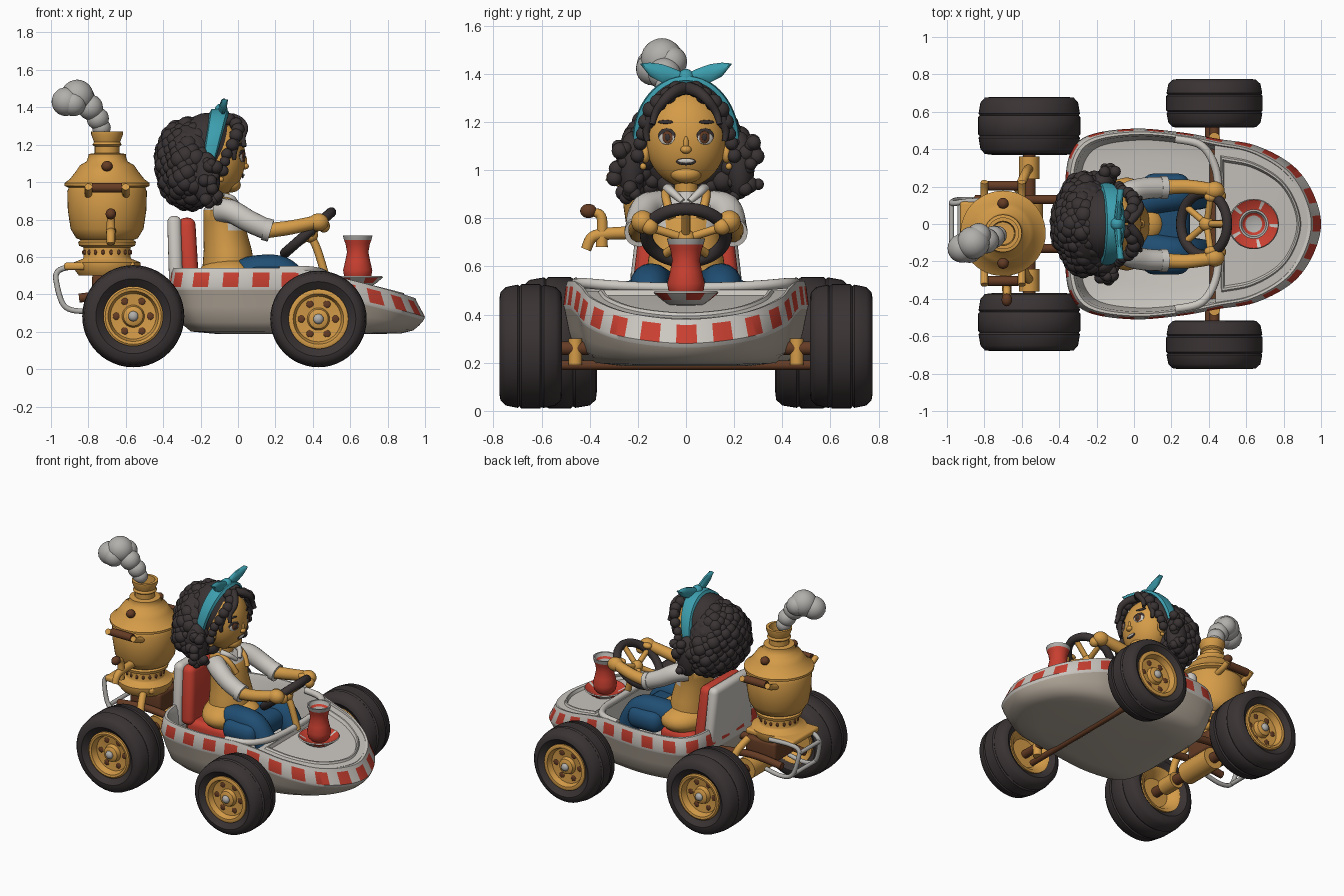
import bpy, bmesh, math, random
from mathutils import Vector as V, Matrix as Mx

if "Cube" in bpy.data.objects:
    bpy.data.objects.remove(bpy.data.objects["Cube"])
random.seed(4)
PI = math.pi

def mat(name, *c):
    m = bpy.data.materials.new(name)
    m.diffuse_color = (*c, 1)
    m.use_nodes = True
    m.node_tree.nodes["Principled BSDF"].inputs["Base Color"].default_value = m.diffuse_color
    return m
gold = mat("gold", .66, .33, .065)
white = mat("white", .60, .57, .53)
taupe = mat("taupe", .46, .40, .33)
dark = mat("dark", .042, .033, .034)
red = mat("red", .58, .05, .03)
teal = mat("teal", .045, .34, .42)
blue = mat("blue", .014, .075, .17)
brown = mat("brown", .13, .045, .018)
grey = mat("grey", .44, .43, .41)

def finish(bm, name, mats):
    bmesh.ops.recalc_face_normals(bm, faces=bm.faces[:])
    me = bpy.data.meshes.new(name)
    bm.to_mesh(me)
    bm.free()
    for m in (mats if isinstance(mats, list) else [mats]):
        me.materials.append(m)
    o = bpy.data.objects.new(name, me)
    bpy.context.collection.objects.link(o)
    return o

def skin(name, rings, mats, rule=None, cap=True, loop=False, M=Mx()):
    """Joins rings of points with quads."""
    bm = bmesh.new()
    R = [[bm.verts.new(M @ V(p)) for p in r] for r in rings]
    n = len(R[0])
    for i in range(len(R) if loop else len(R) - 1):
        a, b = R[i], R[(i + 1) % len(R)]
        for j in range(n):
            f = bm.faces.new((a[j], a[(j + 1) % n], b[(j + 1) % n], b[j]))
            if rule:
                f.material_index = rule(i, j)
    if cap and not loop:
        bm.faces.new(R[0]).material_index = rule(0, 0) if rule else 0
        bm.faces.new(R[-1]).material_index = rule(len(R) - 1, 0) if rule else 0
    bmesh.ops.remove_doubles(bm, verts=bm.verts[:], dist=1e-5)
    return finish(bm, name, mats)

def lathe(name, prof, mats, M=Mx(), n=40, **k):
    rings = [[(max(r, 1e-3) * math.cos(2 * PI * j / n), max(r, 1e-3) * math.sin(2 * PI * j / n), z)
              for j in range(n)] for r, z in prof]
    return skin(name, rings, mats, M=M, **k)

def smooth(pts, k=6, closed=False):
    P = [V(p) for p in pts]
    n, out = len(P), []
    g = (lambda i: P[i % n]) if closed else (lambda i: P[min(max(i, 0), n - 1)])
    for i in range(n if closed else n - 1):
        a, b, c, d = g(i - 1), g(i), g(i + 1), g(i + 2)
        for s in range(k):
            t = s / k
            out.append(.5 * (2 * b + (c - a) * t + (2 * a - 5 * b + 4 * c - d) * t * t + (3 * b - a - 3 * c + d) * t ** 3))
    return out if closed else out + [P[-1]]

def tube(name, pts, r0, m, r1=None, n=12, k=6, closed=False):
    P = smooth(pts, k, closed)
    r1, L, rings, side = r1 or r0, len(P), [], None
    for i, p in enumerate(P):
        t = (P[(i + 1) % L] - P[i - 1]) if closed else (P[min(i + 1, L - 1)] - P[max(i - 1, 0)])
        t.normalize()
        side = t.orthogonal() if side is None else side
        side = (side - t * side.dot(t)).normalized()
        up, r = t.cross(side), r0 + (r1 - r0) * i / (L - 1)
        rings.append([p + r * (side * math.cos(2 * PI * j / n) + up * math.sin(2 * PI * j / n)) for j in range(n)])
    return skin(name, rings, m, loop=closed)

def balls(name, items, m, sub=3, M=Mx()):
    bm = bmesh.new()
    for loc, s in items:
        s = (s, s, s) if isinstance(s, (int, float)) else s
        bmesh.ops.create_icosphere(bm, subdivisions=sub, radius=1, matrix=M @ Mx.Translation(loc) @ Mx.Diagonal((*s, 1)))
    return finish(bm, name, m)

def rbox(name, loc, size, m, bev=.02, ry=0, taper=1):
    bm = bmesh.new()
    bmesh.ops.create_cube(bm, size=1)
    for v in bm.verts:
        v.co = V((v.co.x * size[0], v.co.y * size[1] * (taper if v.co.z > 0 else 1), v.co.z * size[2]))
    bmesh.ops.bevel(bm, geom=bm.edges[:], offset=bev, segments=4, profile=.5, affect='EDGES')
    bm.transform(Mx.Translation(loc) @ Mx.Rotation(ry, 4, 'Y'))
    return finish(bm, name, m)

# --- kart hull: one outline lofted from keel over the painted rim to the floor
half = [(-.37, .2), (-.34, .38), (-.24, .475), (0, .51), (.25, .49), (.45, .455), (.65, .42), (.84, .32), (.95, .18)]
dense = smooth([(-.37, 0, 0)] + [(x, y, 0) for x, y in half] + [(1, 0, 0)] + [(x, -y, 0) for x, y in half[::-1]], 40, True)
N = 225
acc = [0]
for a, b in zip(dense, dense[1:] + dense[:1]):
    acc.append(acc[-1] + (b - a).length)
outline, q = [], 0
for i in range(N):
    while acc[q + 1] < acc[-1] * i / N:
        q += 1
    outline.append(dense[q])
nose = lambda x: max(0, x - .3) / .7
top = lambda x: .535 - .12 * nose(x) - .04 * nose(x) ** 2
def ring(s, zf, k=0):
    return [V((.3 + (p.x - .3) * (s - k * nose(p.x)), p.y * (s - k * nose(p.x)), zf(top(p.x)))) for p in outline]
rise = lambda t: (lambda h: .187 + (h - .3) * t)
rings = [ring(s, rise(t)) for s, t in ((.6, 0), (.82, .06), (.91, .27), (.955, .62), (.99, 1))]
rings += [ring(1, lambda h: h - .095), ring(.98, lambda h: h - .018, .04), ring(.965, lambda h: h + .005, .04),
          ring(.94, lambda h: h + .005, .04), ring(.92, lambda h: h - .03, .04),
          ring(.88, lambda h: .27, .04), ring(.7, lambda h: .25, .04)]
skin("kart_hull", rings, [white, taupe, red],
     lambda i, j: 1 if i < 4 else 2 if i == 5 and (j - 110) % 9 < 5 else 0)

# --- nose deck with a recess, bulkhead and cockpit lip
deck = [p for p in ring(.94, lambda h: h - .01, .04) if p.x > .43]
def inner(s, dz):
    return [V((.66 + (p.x - .66) * s, p.y * s, top(.66 + (p.x - .66) * s) + dz)) for p in deck]
skin("nose_deck", [inner(s, d) for s, d in ((1, -.06), (1, -.012), (.86, -.012), (.84, 0), (.81, 0), (.78, -.022), (.4, -.022), (.05, -.022))], white)
rbox("bulkhead", (.45, 0, .37), (.03, .8, .24), white, .01)
lip = [(.22, .455, .53), (.36, .42, .53), (.435, .3, .52), (.455, .12, .512)]
tube("cockpit_lip", lip + [(x, -y, z) for x, y, z in lip[::-1]], .022, white)

# --- seat
rbox("seat_shell", (-.335, 0, .6), (.075, .5, .44), white, .035, -.03, .8)
rbox("seat_back", (-.265, 0, .61), (.095, .47, .4), red, .04, -.06, .8)
rbox("seat_base", (-.1, 0, .36), (.34, .42, .18), red, .04)

# --- wheels
for s in (-1, 1):
    for tag, x, y, R, w in (("rear", -.56, .525, .273, .155), ("front", .43, .645, .258, .13)):
        M = Mx.Translation((x, s * y, R + .01)) @ Mx.Rotation(-s * PI / 2, 4, 'X')
        h = [(.155, .75), (.2, 1), (R - .035, .97), (R - .012, .8), (R - .002, .42), (R - .008, .36), (R, .3)]
        prof = [(r, -z * w) for r, z in h] + [(r, z * w) for r, z in h[::-1]]
        lathe(tag + "_tyre", prof, dark, M, 48, loop=True)
        lathe(tag + "_rim", [(r, z * w) for r, z in ((0, -.45), (.1, -.45), (.135, -.8), (.16, -.86), (.16, .86), (.15, .9),
              (.135, .88), (.122, .6), (.06, .55), (.052, .74), (.035, .8), (0, .8))], gold, M)
        balls(tag + "_rim_slots", [((.092 * math.cos(a), .092 * math.sin(a), .575 * w), (.02, .02, .005))
              for a in [i * PI / 3 for i in range(6)]], brown, 2, M)
        balls(tag + "_hub_nut", [((0, 0, .82 * w), (.028, .028, .02))], grey, 2, M)

# --- axles, rails and rear frame
for nm, x, y, z, r, m in (("rear_axle", -.56, .45, .283, .035, brown), ("gearbox", -.56, .13, .283, .075, gold),
                          ("front_axle", .43, .6, .26, .028, brown), ("front_tie_rod", .4, .55, .19, .02, brown)):
    tube(nm, [(x, -y, z), (x, y, z)], r, m, n=20)
for s in (-1, 1):
    tube("axle_collar", [(-.56, s * .24, .283), (-.56, s * .36, .283)], .055, gold, n=20)
    tube("chassis_rail", [(-.85, s * .13, .38), (-.6, s * .13, .4), (-.28, s * .13, .36)], .025, brown)
    tube("shock_strut", [(-.56, s * .3, .28), (-.58, s * .27, .45), (-.62, s * .18, .54)], .025, gold)
    tube("steering_knuckle", [(.43, s * .46, .19), (.43, s * .46, .3)], .03, gold)
    tube("bumper_loop", [(-.72, s * .13, .33), (-.84, s * .13, .31), (-.93, s * .13, .34), (-.97, s * .12, .46),
                         (-.965, s * .11, .52), (-.9, s * .12, .545), (-.75, s * .13, .545)], .015, grey)
for x, z in ((-.93, .34), (-.975, .5)):
    tube("bumper_bar", [(x, -.12, z), (x, .12, z)], .014, grey)
rbox("engine_block", (-.66, 0, .44), (.24, .22, .14), brown, .02)
rbox("urn_platform", (-.74, -.03, .55), (.38, .3, .04), gold, .015)

# --- tea urn with handles, tap and smoke
U = Mx.Translation((-.70, -.05, 0))
lathe("urn", [(.15, .5), (.18, .54), (.18, .57), (.13, .59), (.125, .6), (.125, .65), (.15, .66), (.155, .68), (.14, .69), (.165, .7),
              (.195, .75), (.21, .85), (.213, .95), (.205, .97), (.228, .98), (.228, .995), (.2, 1.015), (.165, 1.06), (.145, 1.09),
              (.11, 1.11), (.1, 1.14), (.1, 1.15), (.066, 1.155), (.066, 1.19), (.078, 1.2), (.07, 1.215), (.085, 1.255),
              (.085, 1.27), (.065, 1.27), (.06, 1.2), (0, 1.2)], gold, U, 48)
balls("urn_vents", [((.125 * math.cos(a), .125 * math.sin(a), .625), (.009, .009, .014))
                    for a in [i * PI / 9 for i in range(18)]], brown, 2, U)
for s in (-1, 1):
    tube("urn_handle", [(-.78, -.05 + s * .255, .97), (-.62, -.05 + s * .255, .97)], .027, brown)
    for x in (-.8, -.6):
        tube("handle_mount", [(x, -.05 + s * .16, .93), (x, -.05 + s * .23, .95), (x, -.05 + s * .275, .975)], .02, gold)
    balls("lid_knob", [((-.7, -.05 + s * .16, 1.085), (.03, .03, .028))], brown)
tube("tap", [(-.68, -.22, .74), (-.68, -.33, .735), (-.68, -.39, .72), (-.68, -.415, .67)], .028, gold, .022)
tube("tap_stem", [(-.68, -.35, .68), (-.68, -.35, .8), (-.68, -.38, .825)], .026, gold, .018)
balls("tap_key", [((-.68, -.405, .83), (.028, .035, .03))], brown)
balls("smoke", [((-.73, -.06, 1.29), .05), ((-.75, -.07, 1.34), .06), ((-.79, -.09, 1.4), .068), ((-.86, -.1, 1.46), .088),
                ((-.92, -.13, 1.43), .077), ((-.83, -.06, 1.45), .065), ((-.88, -.14, 1.42), .068)], grey)

# --- tea glass on a painted saucer
G = Mx.Translation((.64, 0, 0))
lathe("saucer", [(0, .435), (.07, .44), (.1, .46), (.135, .49), (.13, .497), (.085, .47), (.06, .468), (0, .468)], [white, red], G,
      rule=lambda i, j: 1 if i == 2 and j % 8 < 4 or i == 4 and j % 8 < 7 or i > 4 else 0)
lathe("tea_glass", [(.05, .465), (.072, .49), (.078, .53), (.066, .58), (.057, .625), (.065, .67), (.073, .69), (.079, .715),
                    (.068, .715), (.06, .69), (.045, .68), (0, .68)], [red, grey], G,
      rule=lambda i, j: 1 if 6 <= i <= 8 or i > 9 else 0)

# --- steering wheel
W, n1, u = V((.375, 0, .73)), V((.66, 0, -.75)), V((.75, 0, .66))
rim_pt = lambda a, r: W + r * (u * math.cos(a) + V((0, 1, 0)) * math.sin(a))
tube("steering_wheel", [rim_pt(i * PI / 8, .165) for i in range(16)], .027, dark, closed=True, k=3)
for i in range(5):
    tube("wheel_spoke", [W + n1 * .02, rim_pt(i * PI * .4, .15)], .018, gold)
balls("wheel_hub", [(W + n1 * .02, .04)], gold)
tube("steering_column", [W, (.42, 0, .65), (.47, 0, .49)], .022, gold)

# --- driver body: apron over shirt, arms and legs
n = 40
body = [(-.05, .135, .17, .44), (-.05, .14, .17, .54), (-.055, .128, .155, .64), (-.07, .115, .14, .74), (-.075, .11, .145, .8),
        (-.085, .1, .15, .85), (-.09, .075, .11, .885), (-.09, .05, .055, .91)]
skin("torso", [[(cx + rx * math.cos(2 * PI * j / n), ry * math.sin(2 * PI * j / n), z) for j in range(n)] for cx, rx, ry, z in body],
     [gold, white], lambda i, j: 1 if i > 4 or (i > 2 and 4 <= min(j, n - 1 - j) < 9) else 0)
tube("neck", [(-.1, 0, .86), (-.09, 0, 1.0)], .05, gold)
balls("apron_skirt", [((-.04, 0, .5), (.175, .25, .105)), ((.06, 0, .52), (.1, .1, .07))], gold)
rbox("trousers_lap", (.17, 0, .475), (.26, .54, .15), blue, .065)
for s in (-1, 1):
    tube("apron_strap", [(.03, s * .06, .8), (-.01, s * .08, .87), (-.08, s * .085, .905), (-.16, s * .07, .87)], .018, gold)
    tube("collar", [(-.08, s * .075, .92), (-.03, s * .06, .91), (0, s * .015, .87)], .024, white, .012)
    tube("sleeve", [(-.09, s * .115, .85), (-.03, s * .165, .84), (.06, s * .19, .79), (.17, s * .195, .74)], .066, white, .055, 16)
    tube("cuff", [(.14, s * .195, .75), (.175, s * .195, .74)], .061, white, n=16)
    tube("forearm", [(.15, s * .195, .74), (.28, s * .2, .757), (.41, s * .185, .785)], .042, gold, .036)
    balls("hand", [((.43, s * .18, .785), (.055, .048, .048)), ((.46, s * .15, .765), (.032, .035, .035)),
                   ((.41, s * .145, .8), (.035, .025, .02))], gold)
    tube("leg", [(-.02, s * .09, .48), (.1, s * .135, .52), (.23, s * .15, .52), (.31, s * .15, .44), (.36, s * .15, .32)],
         .095, blue, .07, 16)
    balls("shoe", [((.37, s * .15, .3), (.06, .05, .045))], brown)

# --- head and face
C, S = V((-.1, 0, 1.13)), V((.14, .168, .2))
def on_face(y, z, d=0):
    k = 1 - (y / S.y) ** 2 - ((z - C.z) / S.z) ** 2
    return V((C.x + S.x * math.sqrt(max(k, 0)) + d, y, z))
balls("head", [(C, S), ((-.035, 0, .985), (.05, .065, .04))], gold, 4)
balls("nose", [(on_face(0, 1.085, .002), (.02, .023, .017)), (on_face(0, 1.11), (.01, .011, .03))], gold)
def plate(name, y, z, sy, sz, m, d):
    tilt = Mx.Rotation(y * 5.5, 4, 'Z')
    balls(name, [((0, 0, 0), (.005, sy, sz))], m, 3, Mx.Translation(on_face(y, z, d)) @ tilt)
for s in (-1, 1):
    plate("eyelash", s * .08, 1.142, .04, .032, dark, .001)
    plate("eye_white", s * .08, 1.132, .035, .026, white, .003)
    plate("iris", s * .077, 1.136, .024, .026, brown, .006)
    plate("pupil", s * .077, 1.136, .012, .015, dark, .009)
    plate("eyebrow", s * .085, 1.2, .036, .008, dark, .003)
    balls("ear", [((-.09, s * .168, 1.07), (.03, .02, .042)), ((-.09, s * .178, 1.015), .014)], gold)
plate("mouth", 0, 1.035, .042, .015, dark, .002)
plate("teeth", 0, 1.038, .034, .009, white, .005)

# --- curly hair
balls("hair_cap", [((-.165, 0, 1.18), (.16, .188, .19)), ((-.25, 0, 1.1), (.17, .24, .23))]
      + [((-.17, s * .225, 1.02), (.075, .06, .14)) for s in (-1, 1)], dark, 4)
curls = []
for i in range(260):
    cz = 1 - 2 * (i + .5) / 260
    a, rr = i * 2.39996, math.sqrt(1 - cz * cz)
    p = V((-.255 + .155 * rr * math.cos(a), (.235 - .08 * cz) * rr * math.sin(a), 1.1 + .215 * cz))
    if (p.x > -.15 and abs(p.y) < .17) or (p.x > -.19 and p.z > 1.12):
        continue
    curls.append((p, random.uniform(.03, .05)))
for s in (-1, 1):
    for j in range(22):
        z = random.uniform(.885, 1.12)
        curls.append(((random.uniform(-.18, -.1), s * random.uniform(.19, .31 - .15 * abs(z - .97)), z), random.uniform(.022, .036)))
    for x, y, z, r in ((-.05, .04, 1.335, .035), (-.01, .075, 1.31, .035), (.0, .115, 1.28, .036), (-.01, .145, 1.25, .036),
                       (-.03, .165, 1.2, .034), (-.06, .178, 1.15, .03), (-.07, .19, 1.11, .028), (-.08, .2, 1.06, .03)):
        curls.append(((x, s * y, z), r))
    tube("front_lock", [(-.03, s * .01, 1.34), (.01, s * .05, 1.325), (.035, s * .09, 1.29), (.025, s * .125, 1.24), (.035, s * .14, 1.19)],
         .028, dark, .012)
    tube("side_lock", [(-.02, s * .13, 1.27), (-.01, s * .15, 1.22), (-.02, s * .165, 1.16), (-.02, s * .16, 1.12)], .026, dark, .01)
balls("hair_curls", curls, dark)

# --- headband with bow
rings = []
for i in range(33):
    c, sn = math.cos(PI * i / 32), math.sin(PI * i / 32)
    x, wd = -.155 + .055 * sn, .034 + .018 * sn
    rings.append([(x + dx * wd, (.21 + t) * c, 1.12 + (.262 + t) * sn) for dx, t in ((-1, -.01), (1, -.01), (.8, .008), (0, .013), (-.8, .008))])
skin("headband", rings, teal)
balls("bow_knot", [((-.09, 0, 1.385), (.035, .035, .035))], teal)
for s in (-1, 1):
    k = [(0, .015, 1.385), (.05, .032, 1.392), (.1, .04, 1.402), (.15, .03, 1.418), (.188, .003, 1.44)]
    skin("bow_tail", [[(-.09 + .018 * math.cos(t) + y * .1, s * y, z + h * math.sin(t)) for t in [2 * PI * j / 10 for j in range(10)]]
                      for y, h, z in k], teal)

bpy.ops.object.select_all(action='SELECT')
bpy.context.view_layer.objects.active = bpy.context.selected_objects[0]
bpy.ops.object.shade_smooth_by_angle(angle=math.radians(42))
